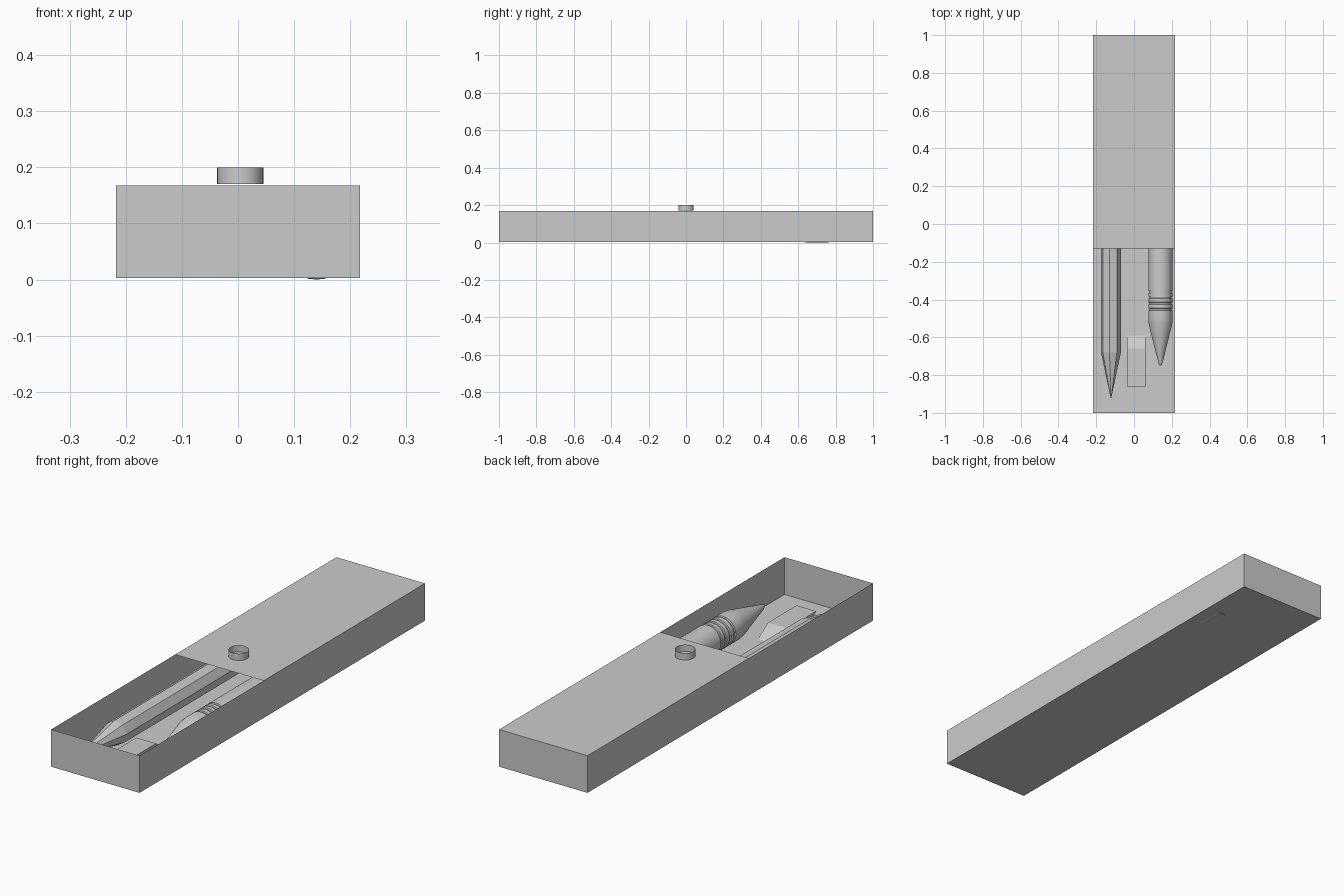
import bpy, bmesh, math

if "Cube" in bpy.data.objects:
    bpy.data.objects.remove(bpy.data.objects["Cube"])

W, FLOOR, TOP = 0.217, 0.003, 0.168
LID_Y = -0.13


def finish(name, bm, recalc=True):
    if recalc:
        bmesh.ops.recalc_face_normals(bm, faces=bm.faces)
    mesh = bpy.data.meshes.new(name)
    bm.to_mesh(mesh)
    bm.free()
    obj = bpy.data.objects.new(name, mesh)
    bpy.context.collection.objects.link(obj)
    return obj


def poly(name, loops):
    bm = bmesh.new()
    for pts in loops:
        bm.faces.new([bm.verts.new(p) for p in pts])
    bmesh.ops.remove_doubles(bm, verts=bm.verts, dist=1e-5)
    return finish(name, bm)


def lathe_y(name, profile, x, z, sides, turn=0.0, smooth=False):
    """Revolve (y, radius) pairs about an axis parallel to y, capped at both ends."""
    bm = bmesh.new()
    rings = []
    for y, r in profile:
        ring = []
        for i in range(sides):
            a = turn + 2 * math.pi * i / sides
            ring.append(bm.verts.new((x + r * math.cos(a), y, z + r * math.sin(a))))
        rings.append(ring)
    for a, b in zip(rings, rings[1:]):
        for i in range(sides):
            j = (i + 1) % sides
            bm.faces.new((a[i], a[j], b[j], b[i]))
    bm.faces.new(rings[0])
    bm.faces.new(rings[-1])
    obj = finish(name, bm)
    if smooth:
        bpy.context.view_layer.objects.active = obj
        obj.select_set(True)
        bpy.ops.object.shade_smooth_by_angle(angle=math.radians(30))
        obj.select_set(False)
    return obj


# Open thin-walled tray: floor and four sides
corners = [(-W, -1), (W, -1), (W, 1), (-W, 1)]
tray = [[(x, y, FLOOR) for x, y in corners]]
for (x0, y0), (x1, y1) in zip(corners, corners[1:] + corners[:1]):
    tray.append([(x0, y0, FLOOR), (x1, y1, FLOOR), (x1, y1, TOP), (x0, y0, TOP)])
poly("tray", tray)

# Sliding lid, pulled partly open
poly("sliding_lid", [[(-W, LID_Y, TOP), (W, LID_Y, TOP), (W, 1, TOP), (-W, 1, TOP)]])

# Lid knob: open ring
bm = bmesh.new()
bmesh.ops.create_cone(bm, cap_ends=False, segments=32, radius1=0.041, radius2=0.041, depth=0.03)
bmesh.ops.translate(bm, verts=bm.verts, vec=(0.004, 0, 0.185))
knob = finish("lid_knob", bm)
knob.data.shade_smooth()

# Eight-sided pencil lying on the floor
lathe_y("pencil", [(-0.92, 0.002), (-0.68, 0.053), (0.78, 0.053)],
        -0.122, 0.057, 8, math.radians(8.5))

# Pen: tip, cone, collar, grip grooves, barrel, end cap
pen = [(-0.75, 0.004), (-0.735, 0.01), (-0.73, 0.012), (-0.54, 0.06),
       (-0.52, 0.063), (-0.515, 0.064)]
for y in (-0.452, -0.42, -0.389, -0.36):
    pen += [(y - 0.006, 0.064), (y - 0.004, 0.059), (y + 0.004, 0.059), (y + 0.006, 0.064)]
pen += [(0.63, 0.064), (0.64, 0.07), (0.76, 0.07), (0.77, 0.06)]
lathe_y("pen", pen, 0.14, 0.07, 32, smooth=True)

# Slanted eraser block
bm = bmesh.new()
side = [(-0.79, FLOOR), (-0.59, FLOOR), (-0.66, 0.05), (-0.86, 0.05)]
face = bm.faces.new([bm.verts.new((-0.037, y, z)) for y, z in side])
ext = bmesh.ops.extrude_face_region(bm, geom=[face])
bmesh.ops.translate(bm, verts=[v for v in ext["geom"] if isinstance(v, bmesh.types.BMVert)],
                    vec=(0.097, 0, 0))
finish("eraser", bm)
